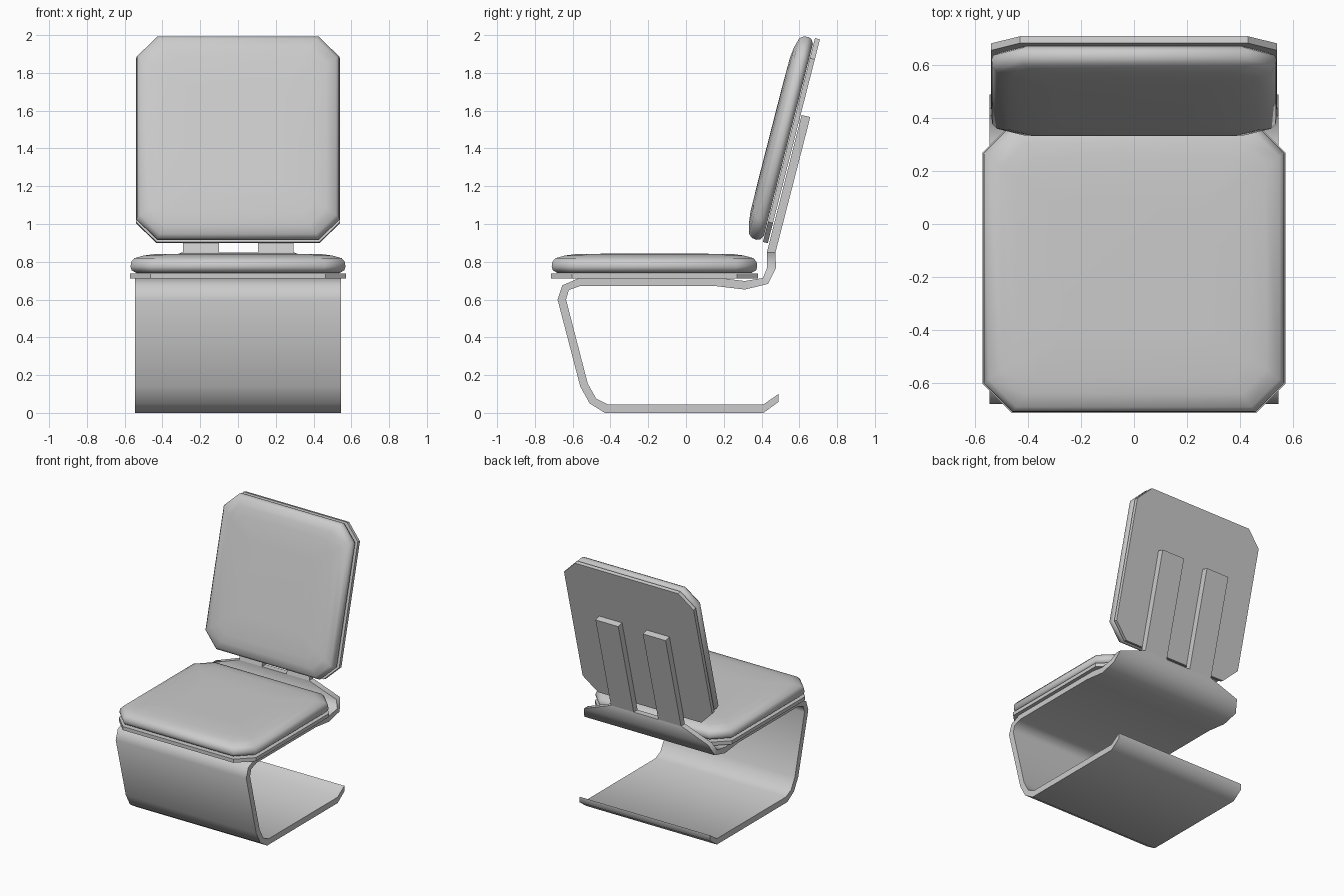
import bpy, bmesh, math
from mathutils import Matrix

if "Cube" in bpy.data.objects:
    bpy.data.objects.remove(bpy.data.objects["Cube"])


def finish(name, bm, angle):
    bmesh.ops.recalc_face_normals(bm, faces=bm.faces)
    me = bpy.data.meshes.new(name)
    bm.to_mesh(me)
    bm.free()
    ob = bpy.data.objects.new(name, me)
    bpy.context.collection.objects.link(ob)
    bpy.ops.object.select_all(action='DESELECT')
    ob.select_set(True)
    bpy.context.view_layer.objects.active = ob
    bpy.ops.object.shade_smooth_by_angle(angle=math.radians(angle))
    return ob


def loft(name, rings, angle):
    """Skin a list of equal-length point rings and cap both ends."""
    bm = bmesh.new()
    rows = [[bm.verts.new(p) for p in r] for r in rings]
    n = len(rows[0])
    for a, b in zip(rows, rows[1:]):
        for i in range(n):
            j = (i + 1) % n
            bm.faces.new((a[i], a[j], b[j], b[i]))
    bm.faces.new(rows[0])
    bm.faces.new(rows[-1])
    return finish(name, bm, angle)


def octagon(hx, hy, c, inset, z):
    """Rectangle with clipped corners."""
    x, y = hx - inset, hy - inset
    c = c - inset * 0.3
    return [(x, -y + c, z), (x, y - c, z), (x - c, y, z), (-x + c, y, z),
            (-x, y - c, z), (-x, -y + c, z), (-x + c, -y, z), (x - c, -y, z)]


def strip(name, stations):
    """Bent sheet: stations are (outer y, z, inner y, z, x left, x right)."""
    return loft(name, [[(l, oy, oz), (r, oy, oz), (r, iy, iz), (l, iy, iz)]
                       for oy, oz, iy, iz, l, r in stations], 60)


# Bent sheet frame, from the floor tip round to the rear neck
profile = [
    (.49, .058, .49, .10, .545), (.41, 0, .41, .045, .545),
    (-.43, 0, -.415, .045, .545), (-.51, .05, -.475, .075, .545),
    (-.56, .14, -.52, .155, .545), (-.68, .60, -.635, .60, .545),
    (-.655, .675, -.62, .65, .545), (-.57, .712, -.56, .672, .545),
    (.20, .712, .15, .672, .545), (.312, .698, .312, .653, .545),
    (.407, .714, .434, .683, .545), (.429, .767, .476, .767, .52),
    (.428, .85, .474, .85, .295)]
strip("bent_frame", [(a, b, c, d, -w, w) for a, b, c, d, w in profile])

# Two prongs carrying the backrest
for side, (l, r) in {"left": (-.29, -.10), "right": (.105, .295)}.items():
    strip(side + "_back_support", [(.428, .85, .474, .85, l, r),
                                   (.612, 1.577, .658, 1.566, l, r)])

# Padded panels: thin board plus rounded cushion, origin on the board's face
cushion_rings = [(.03, 0), (.006, .014), (0, .032), (.003, .058), (.02, .078),
                 (.07, .092), (.13, .1), (.3, .102)]


def padded_panel(name, hx, hy, matrix):
    board = loft(name + "_board",
                 [octagon(hx, hy, .11, 0, z) for z in (-.027, 0)], 30)
    pad = loft(name + "_cushion",
               [octagon(hx - .003, hy - .003, .11, i, z + .003)
                for i, z in cushion_rings], 50)
    for ob in (board, pad):
        ob.data.transform(matrix)


padded_panel("seat", .572, .547, Matrix.Translation((0, -.167, .738)))
tilt = math.radians(90 - 14.35)
padded_panel("backrest", .541, .557,
             Matrix.Translation((0, .545, 1.4445)) @ Matrix.Rotation(tilt, 4, 'X'))
